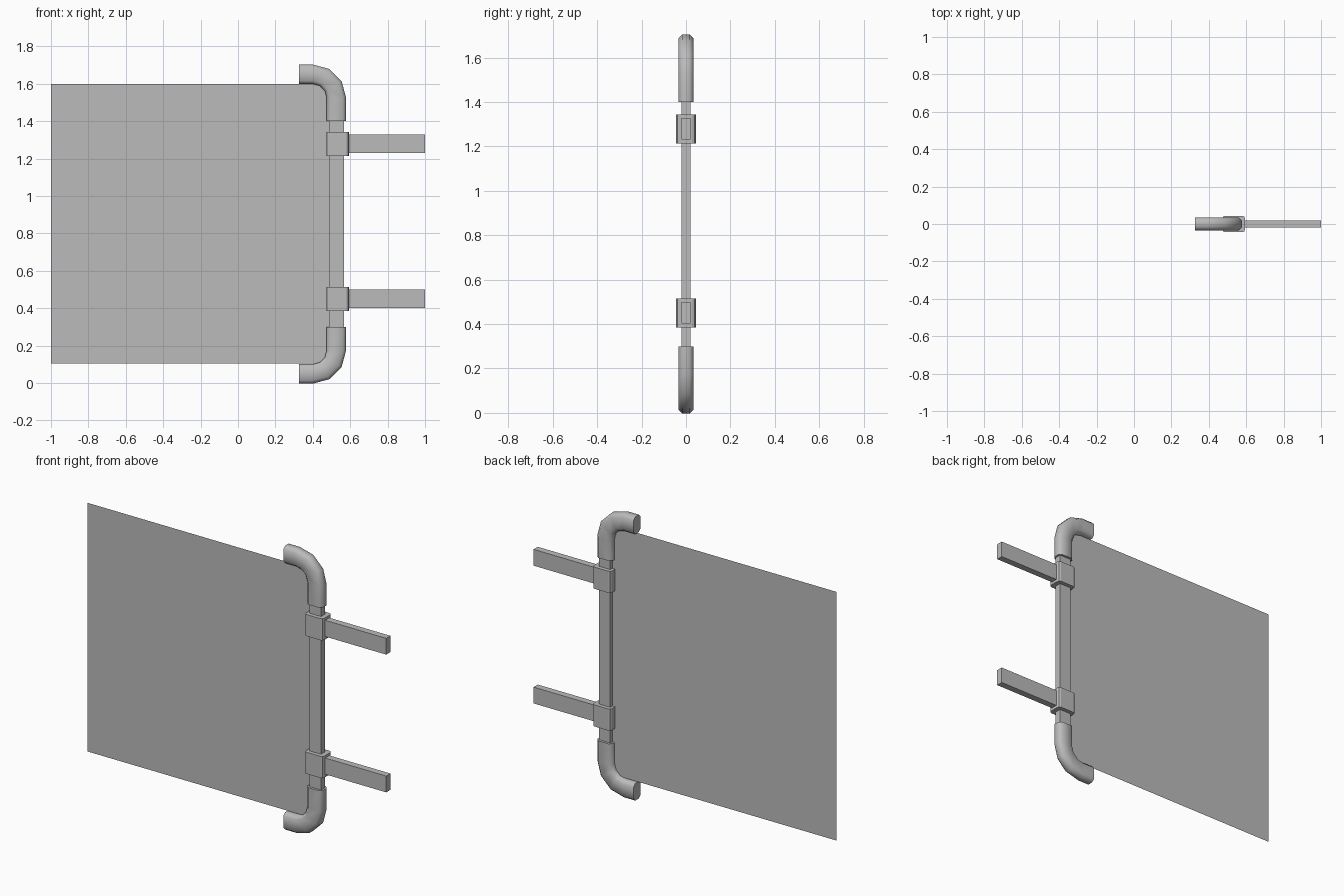
import bpy
import bmesh
from math import sin, cos, pi
from mathutils import Vector

cube = bpy.data.objects.get("Cube")
if cube:
    bpy.data.objects.remove(cube, do_unlink=True)

# One plain grey for everything
grey = bpy.data.materials.new("plain grey")
grey.use_nodes = True
colour = (0.5, 0.5, 0.5, 1)
grey.diffuse_color = colour
grey.node_tree.nodes["Principled BSDF"].inputs["Base Color"].default_value = colour

MID_Z = 0.85
POST_X = 0.528


def finish(name, bm):
    bmesh.ops.recalc_face_normals(bm, faces=bm.faces)
    mesh = bpy.data.meshes.new(name)
    bm.to_mesh(mesh)
    bm.free()
    mesh.materials.append(grey)
    obj = bpy.data.objects.new(name, mesh)
    bpy.context.collection.objects.link(obj)
    return obj


def box(name, x0, x1, depth, z0, z1, chamfer=0):
    """Box centred on y = 0, with optional chamfered upright edges."""
    bm = bmesh.new()
    bmesh.ops.create_cube(bm, size=1)
    for v in bm.verts:
        v.co = Vector(((x0 + x1) / 2 + v.co.x * (x1 - x0), v.co.y * depth,
                       (z0 + z1) / 2 + v.co.z * (z1 - z0)))
    if chamfer:
        upright = [e for e in bm.edges
                   if abs(e.verts[0].co.z - e.verts[1].co.z) > 0.01]
        bmesh.ops.bevel(bm, geom=upright, offset=chamfer, segments=2,
                        profile=0.5, affect='EDGES')
    return finish(name, bm)


def elbow(name, side):
    """Curved corner sleeve swept along a quarter bend; side is 1 or -1."""
    centre, radius = Vector((0.4, 0, 0.675)), 0.126
    w, d, c = 0.052, 0.034, 0.017
    section = [(w, d - c), (w - c, d), (c - w, d), (-w, d - c),
               (-w, c - d), (c - w, -d), (w - c, -d), (w, c - d)]
    # Straight ends and a bend in three steps: point and outward direction
    path = []
    for i in range(4):
        a = pi / 2 - i * pi / 6
        out = Vector((cos(a), 0, sin(a)))
        path.append((centre + out * radius, out))
    path.insert(0, (path[0][0] + Vector((-0.075, 0, 0)), path[0][1]))
    path.append((path[-1][0] + Vector((0, 0, -0.125)), path[-1][1]))

    bm = bmesh.new()
    rings = []
    for point, out in path:
        ring = []
        for u, y in section:
            p = point + out * u
            ring.append(bm.verts.new((p.x, y, MID_Z + side * p.z)))
        rings.append(ring)
    n = len(section)
    for a, b in zip(rings, rings[1:]):
        for i in range(n):
            j = (i + 1) % n
            bm.faces.new((a[i], a[j], b[j], b[i]))
    bm.faces.new(rings[0])
    bm.faces.new(rings[-1])
    obj = finish(name, bm)
    # Smooth sleeve with crisp end rims
    bpy.ops.object.select_all(action='DESELECT')
    bpy.context.view_layer.objects.active = obj
    obj.select_set(True)
    bpy.ops.object.shade_smooth_by_angle(angle=pi / 3)


# Thin sheet filling the frame
bm = bmesh.new()
sheet = [(-1, 0.105), (0.5, 0.105), (0.5, 1.6), (-1, 1.6)]
bm.faces.new([bm.verts.new((x, 0, z)) for x, z in sheet])
finish("panel", bm)

# Upright post with sleeves at both ends
box("post", POST_X - 0.038, POST_X + 0.038, 0.04, 0.28, 1.42)
elbow("upper_elbow", 1)
elbow("lower_elbow", -1)

# Clamps and the arms they hold
for level, z in (("upper", 1.278), ("lower", 0.45)):
    box(level + "_clamp", 0.472, 0.594, 0.088, z - 0.065, z + 0.065, 0.016)
    box(level + "_arm", 0.58, 1, 0.04, z - 0.048, z + 0.05)
